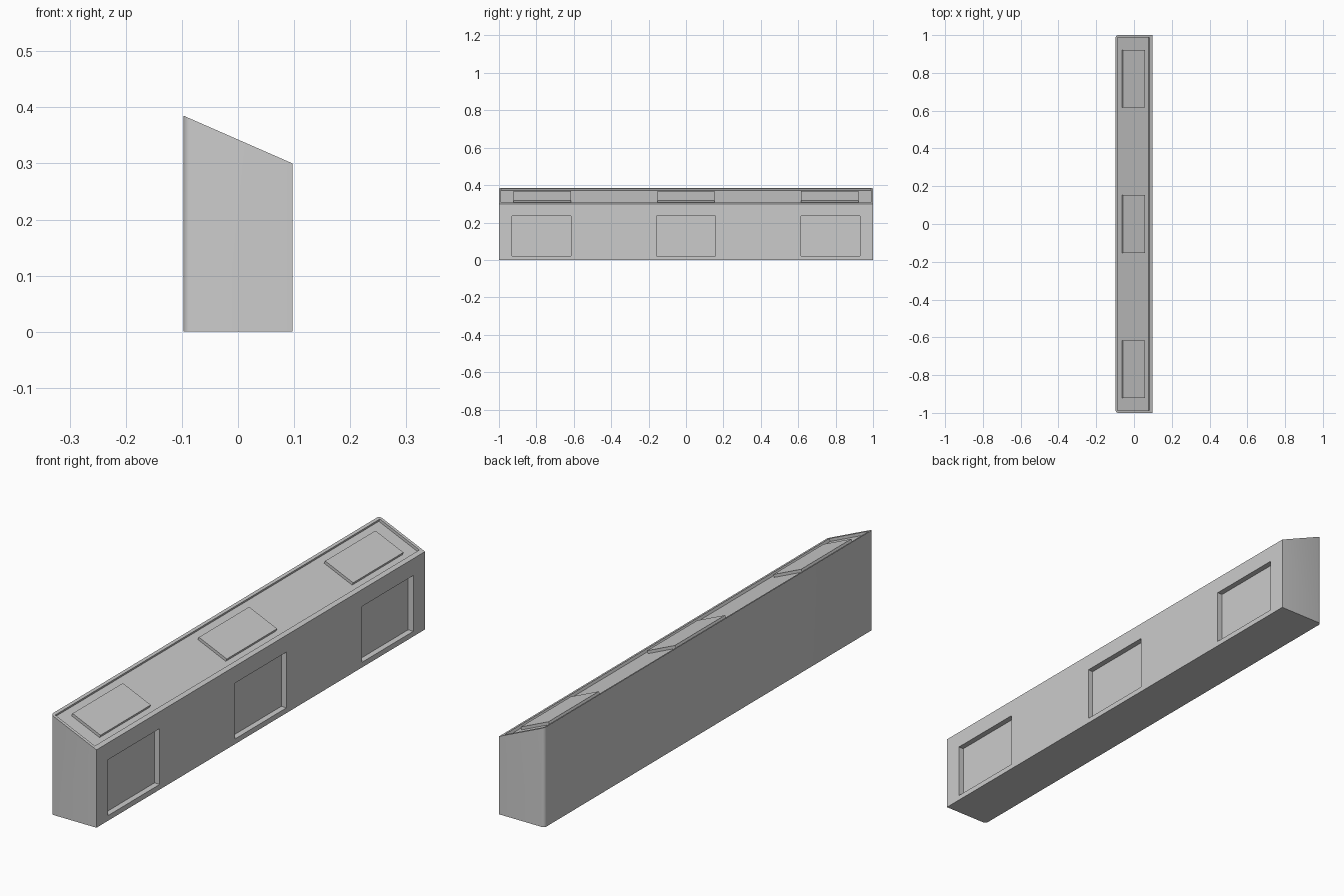
import bpy, bmesh, math
from mathutils import Matrix, Vector

if "Cube" in bpy.data.objects:
    bpy.data.objects.remove(bpy.data.objects["Cube"])

HALF_W, Z_LOW, Z_HIGH = 0.097, 0.30, 0.385
TILT = math.atan2(Z_HIGH - Z_LOW, 2 * HALF_W)
# Local frame of the sloped top: x runs down the slope, z is its normal
SLOPE = Matrix.Translation((0, 0, (Z_LOW + Z_HIGH) / 2)) @ Matrix.Rotation(TILT, 4, 'Y')
PITCH = 0.772


def box(name, lo, hi, frame=Matrix()):
    lo, hi = Vector(lo), Vector(hi)
    bm = bmesh.new()
    bmesh.ops.create_cube(bm, size=1, matrix=frame @ Matrix.Translation((lo + hi) / 2)
                          @ Matrix.Diagonal((*(hi - lo), 1)))
    return add(name, bm)


def add(name, bm):
    bmesh.ops.recalc_face_normals(bm, faces=bm.faces)
    mesh = bpy.data.meshes.new(name)
    bm.to_mesh(mesh)
    bm.free()
    obj = bpy.data.objects.new(name, mesh)
    bpy.context.collection.objects.link(obj)
    return obj


def cut(target, cutter):
    cutter.hide_render = True
    mod = target.modifiers.new("cut", 'BOOLEAN')
    mod.operation, mod.solver, mod.object = 'DIFFERENCE', 'EXACT', cutter
    bpy.context.view_layer.objects.active = target
    bpy.ops.object.modifier_apply(modifier=mod.name)
    bpy.data.objects.remove(cutter)


# Body: wedge-topped profile swept along y
bm = bmesh.new()
profile = [(-HALF_W, 0), (HALF_W, 0), (HALF_W, Z_LOW), (-HALF_W, Z_HIGH)]
face = bm.faces.new([bm.verts.new((x, -1, z)) for x, z in profile])
ext = bmesh.ops.extrude_face_region(bm, geom=[face])
bmesh.ops.translate(bm, vec=(0, 2, 0),
                    verts=[v for v in ext['geom'] if isinstance(v, bmesh.types.BMVert)])
# Rounded upright edges at the back
back = [e for e in bm.edges if all(v.co.x < -0.09 for v in e.verts)
        and abs(e.verts[0].co.y - e.verts[1].co.y) < 0.01]
bmesh.ops.bevel(bm, geom=back, offset=0.013, segments=4, profile=0.5, affect='EDGES')
body = add("body", bm)

# Shallow tray in the sloped top
cut(body, box("tray_cutter", (-0.095, -0.988, -0.011), (0.089, 0.988, 0.05), SLOPE))

# Three front pockets and three raised top pads
for i, y in enumerate((-PITCH, 0, PITCH)):
    cut(body, box("pocket_cutter", (HALF_W - 0.022, y - 0.157, 0.02),
                  (HALF_W + 0.05, y + 0.157, 0.235)))
    y *= 0.996
    box(f"top_pad_{i + 1}", (-0.065, y - 0.153, -0.014), (0.065, y + 0.153, 0), SLOPE)

# Smooth only the rounded corners
body.select_set(True)
bpy.context.view_layer.objects.active = body
bpy.ops.object.shade_smooth_by_angle(angle=math.radians(30))
